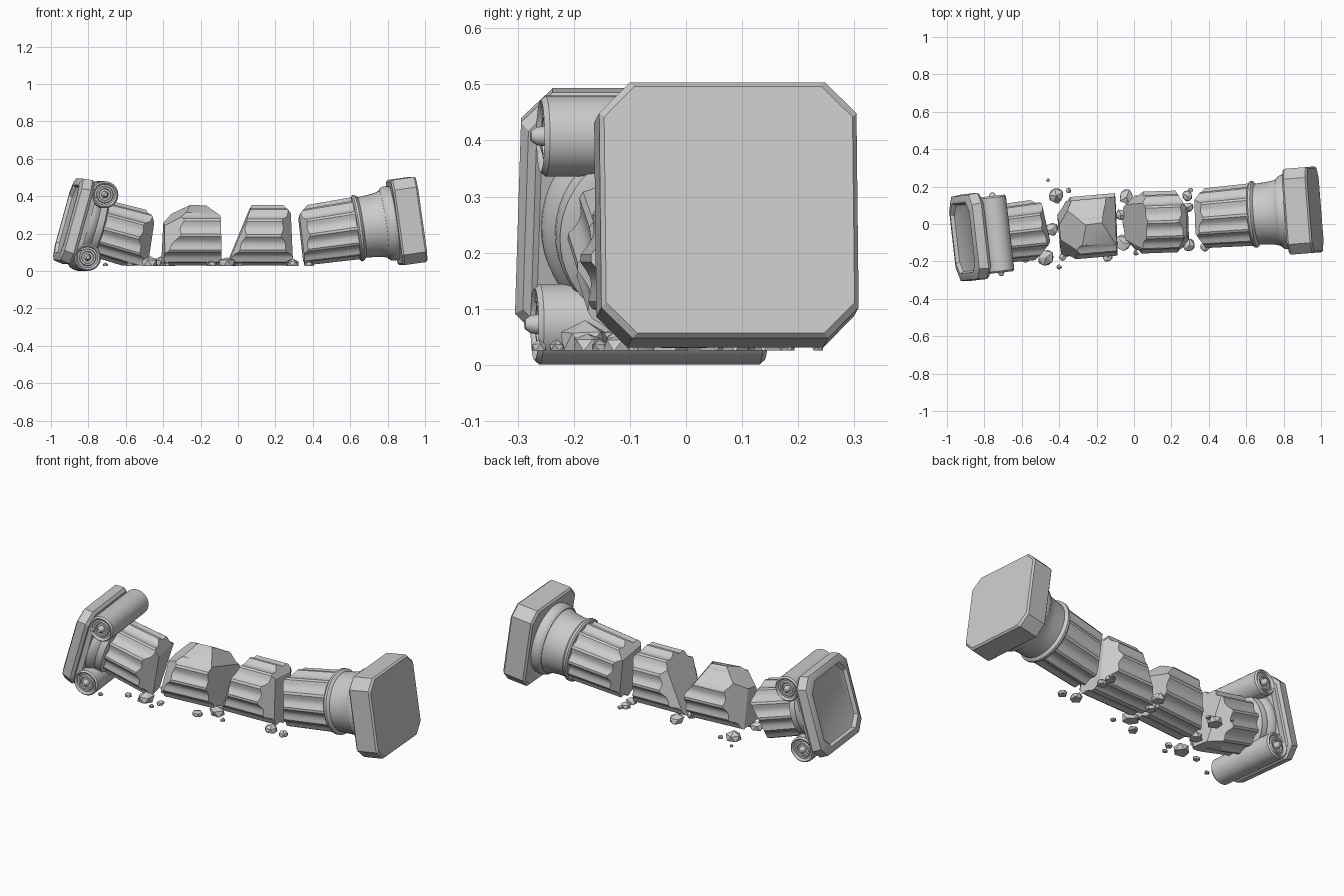
import bpy, bmesh, random
from math import sin, cos, pi, radians
from mathutils import Matrix, Vector

if "Cube" in bpy.data.objects:
    bpy.data.objects.remove(bpy.data.objects["Cube"])

random.seed(4)
GROUND = 0.03


def frame(origin, yaw, pitch):
    return (Matrix.Translation(origin) @ Matrix.Rotation(radians(yaw), 4, 'Z')
            @ Matrix.Rotation(radians(pitch), 4, 'Y'))


def cut(bm, point, normal):
    """Slice off everything beyond a plane and close the break."""
    bmesh.ops.bisect_plane(bm, geom=bm.verts[:] + bm.edges[:] + bm.faces[:], dist=1e-5,
                           plane_co=point, plane_no=normal, clear_outer=True)
    bmesh.ops.holes_fill(bm, edges=[e for e in bm.edges if e.is_boundary], sides=0)


def finish(bm, name, mat=Matrix(), ground=None):
    bmesh.ops.transform(bm, matrix=mat, verts=bm.verts[:])
    if ground is not None:
        cut(bm, (0, 0, ground), (0, 0, -1))
    bmesh.ops.recalc_face_normals(bm, faces=bm.faces[:])
    me = bpy.data.meshes.new(name)
    bm.to_mesh(me)
    bm.free()
    ob = bpy.data.objects.new(name, me)
    bpy.context.collection.objects.link(ob)
    return ob


def loft(profile, section):
    """Sweep a section along local x; profile = (position, radius) pairs."""
    bm = bmesh.new()
    rings = [[bm.verts.new((u, y, z)) for y, z in section(r)] for u, r in profile]
    n = len(rings[0])
    for a, b in zip(rings, rings[1:]):
        for i in range(n):
            bm.faces.new((a[i], a[(i + 1) % n], b[(i + 1) % n], b[i]))
    bm.faces.new(rings[0])
    bm.faces.new(rings[-1])
    return bm


def circle(r, n=48):
    return [(r * cos(2 * pi * i / n), r * sin(2 * pi * i / n)) for i in range(n)]


def octagon(h, c=0.055):
    k = h - c
    return [(h, -k), (h, k), (k, h), (-k, h), (-h, k), (-h, -k), (-k, -h), (k, -h)]


def fluted(r, flutes=12, steps=6):
    pts = []
    for i in range(flutes * steps):
        t = (i % steps) / (steps - 1)
        a = 2 * pi * (i // steps + 0.08 + 0.84 * t) / flutes
        rr = r - 0.1 * r * sin(pi * t)
        pts.append((rr * cos(a), rr * sin(a)))
    return pts


def chunk(name, mat, profile, cuts):
    bm = loft(profile, fluted)
    for p, nrm in cuts:
        cut(bm, Vector(p), Vector(nrm).normalized())
    return finish(bm, name, mat, GROUND)


# Capital: slab with recessed panel, round neck, two scrolls, broken shaft
cap = frame((-0.78, -0.06, 0.24), 6.5, 15.5)
finish(loft([(-0.122, 0.17), (-0.125, 0.178), (-0.143, 0.188), (-0.143, 0.205), (-0.132, 0.226),
             (-0.082, 0.232), (-0.066, 0.22), (-0.066, 0.205), (-0.04, 0.198)], octagon),
       "capital_slab", cap)
finish(loft([(-0.06, 0.195), (-0.03, 0.195), (-0.01, 0.188), (0.005, 0.175), (0.02, 0.175),
             (0.03, 0.17), (0.04, 0.17), (0.05, 0.15)], circle), "capital_neck", cap)
half = [(0.225, 0.001), (0.223, 0.009), (0.213, 0.016), (0.192, 0.019), (0.192, 0.03), (0.2, 0.033),
        (0.2, 0.042), (0.192, 0.046), (0.192, 0.055), (0.202, 0.059), (0.206, 0.064), (0.197, 0.072)]
scroll = half + [(-u, r) for u, r in reversed(half)]
for side, v in (("upper", 0.174), ("lower", -0.174)):
    finish(loft(scroll, circle), side + "_scroll",
           cap @ Matrix.Translation((0, 0, v)) @ Matrix.Rotation(pi / 2, 4, 'Z'))
chunk("capital_shaft", cap, [(0, 0.155), (0.4, 0.165)], [
    ((0.315, 0, 0), (1, 0.1, 0.12)), ((0.28, 0, 0.13), (0.75, 0.1, 0.6)),
    ((0.28, -0.12, 0), (0.8, -0.7, 0.1)), ((0.29, 0.11, 0), (0.8, 0.6, -0.2))])

# Two loose shaft pieces
chunk("shaft_piece_left", frame((-0.245, -0.015, 0.19), 5, 0), [(-0.2, 0.167), (0.2, 0.167)], [
    ((-0.155, 0, 0), (-1, 0, 0.03)), ((0.15, 0, 0), (1, -0.05, 0.02)),
    ((-0.12, 0.1, 0), (-0.85, 0.5, 0.15)), ((-0.06, 0, 0.127), (-0.55, -0.15, 0.8)),
    ((0.03, -0.03, 0.145), (0.05, -0.35, 0.9)), ((0.11, 0, 0.12), (0.75, 0.15, 0.6)),
    ((0.02, 0.07, 0.13), (0, 0.5, 0.85)), ((-0.12, -0.12, 0), (-0.7, -0.65, 0.35))])
chunk("shaft_piece_right", frame((0.12, 0.01, 0.188), 2, 0), [(-0.2, 0.165), (0.2, 0.165)], [
    ((-0.115, 0, 0), (-0.92, 0, 0.38)), ((0.165, 0, 0), (1, 0, 0.04)),
    ((-0.1, 0.12, 0), (-0.75, 0.6, 0.3)), ((-0.12, -0.11, 0), (-0.8, -0.55, 0.2)),
    ((0.14, 0, 0.14), (0.8, 0.05, 0.6)), ((0.14, 0.11, 0), (0.85, 0.5, 0)),
    ((0.14, -0.12, 0), (0.8, -0.6, 0.1))])

# Base: broken shaft, moulded rings, square plinth
base = frame((0.902, 0.072, 0.267), 4.5, -8.1)
chunk("base_shaft", base, [(-0.65, 0.156), (-0.25, 0.168)], [
    ((-0.572, 0, 0), (-1, 0.03, 0.03)), ((-0.545, 0, 0.13), (-0.7, 0.1, 0.65)),
    ((-0.55, 0.12, 0), (-0.75, 0.6, 0)), ((-0.56, -0.12, 0), (-0.85, -0.5, 0.1))])
finish(loft([(-0.28, 0.15), (-0.278, 0.17), (-0.27, 0.178), (-0.258, 0.178), (-0.25, 0.17), (-0.245, 0.163),
             (-0.22, 0.165), (-0.19, 0.167), (-0.16, 0.171), (-0.14, 0.176), (-0.125, 0.182),
             (-0.125, 0.186), (-0.115, 0.195), (-0.1, 0.2), (-0.08, 0.2), (-0.06, 0.195)], circle),
       "base_rings", base)
finish(loft([(-0.068, 0.22), (-0.058, 0.23), (0.058, 0.23), (0.068, 0.222)], octagon), "plinth", base)

# Rubble: (x, y, radius)
rubble = [(-0.46, 0.235, 0.011), (-0.415, 0.15, 0.043), (-0.35, 0.18, 0.016), (-0.44, -0.03, 0.04),
          (-0.47, -0.18, 0.048), (-0.40, -0.23, 0.016), (-0.38, -0.175, 0.022), (-0.71, -0.262, 0.016),
          (-0.58, -0.19, 0.022), (-0.14, -0.175, 0.03), (-0.04, 0.145, 0.042), (-0.07, 0.05, 0.03),
          (-0.06, -0.1, 0.045), (0.01, -0.155, 0.016), (0.285, 0.15, 0.03), (0.29, 0.09, 0.03),
          (0.295, -0.115, 0.037), (0.3, 0.18, 0.016), (0.38, -0.12, 0.028)]
for i, (x, y, r) in enumerate(rubble):
    bm = bmesh.new()
    bmesh.ops.create_icosphere(bm, subdivisions=1, radius=r)
    for v in bm.verts:
        v.co *= random.uniform(0.85, 1.15)
        v.co.z *= 0.8
    cut(bm, (0, 0, -0.3 * r), (0, 0, -1))
    finish(bm, "rubble_%02d" % (i + 1), Matrix.Translation((x, y, 0.026 + 0.3 * r))
           @ Matrix.Rotation(random.uniform(0, 6.28), 4, 'Z'))

# Smooth curved faces, keep breaks crisp
for ob in bpy.context.collection.objects:
    ob.select_set(True)
    bpy.context.view_layer.objects.active = ob
bpy.ops.object.shade_smooth_by_angle(angle=radians(28))
